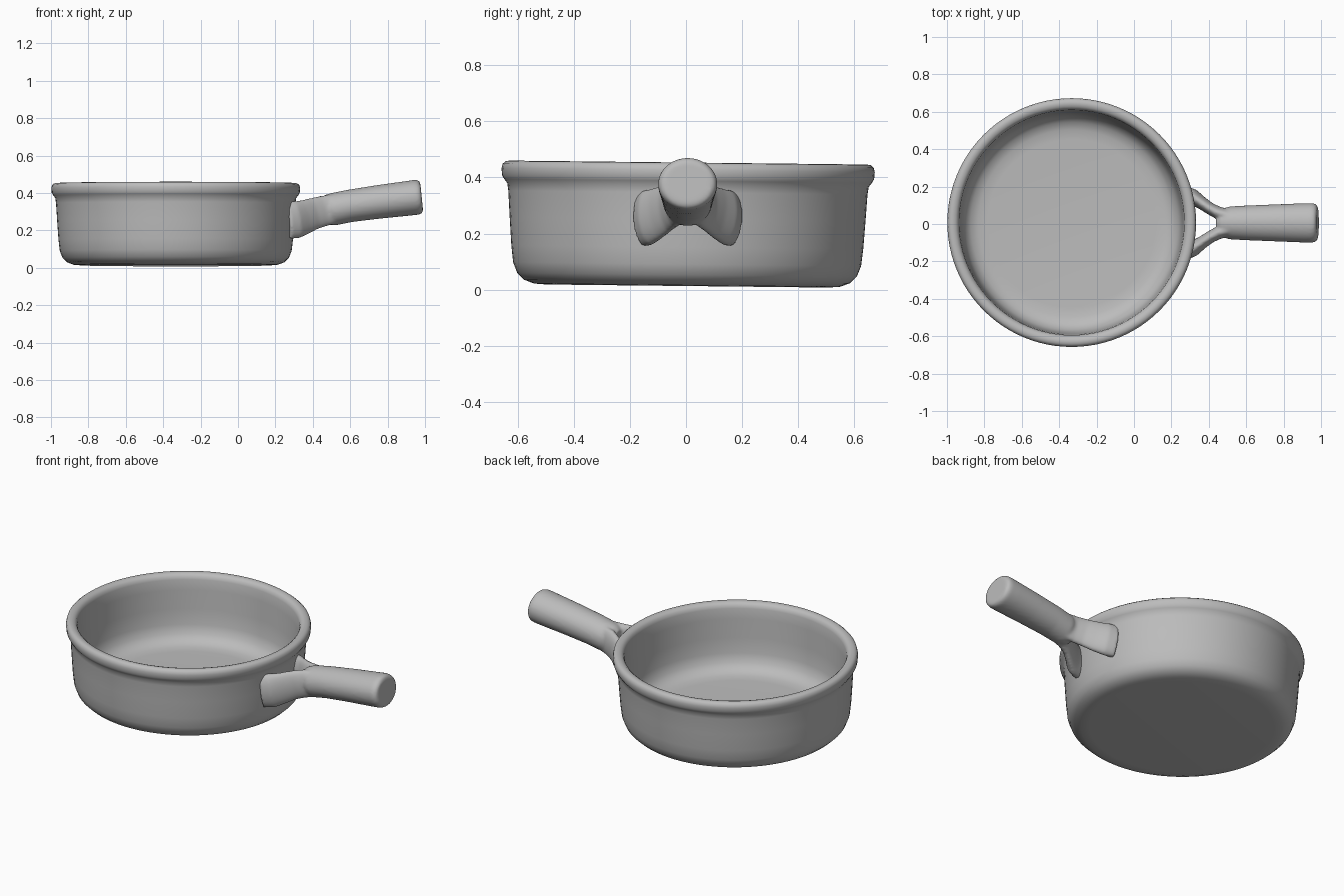
import bpy, bmesh, math
from mathutils import Vector

if "Cube" in bpy.data.objects:
    bpy.data.objects.remove(bpy.data.objects["Cube"], do_unlink=True)

clay = bpy.data.materials.new("warm_grey")
clay.use_nodes = True
GREY = (0.5, 0.5, 0.5, 1)
clay.diffuse_color = GREY
clay.node_tree.nodes["Principled BSDF"].inputs["Base Color"].default_value = GREY


def make_object(name, bm):
    bmesh.ops.recalc_face_normals(bm, faces=bm.faces)
    mesh = bpy.data.meshes.new(name)
    bm.to_mesh(mesh)
    bm.free()
    mesh.materials.append(clay)
    mesh.shade_smooth()
    obj = bpy.data.objects.new(name, mesh)
    bpy.context.collection.objects.link(obj)
    return obj


def skin(bm, rings):
    """Join successive rings of vertices with quads."""
    for a, b in zip(rings, rings[1:]):
        n = len(a)
        for i in range(n):
            j = (i + 1) % n
            bm.faces.new((a[i], a[j], b[j], b[i]))


def loft(bm, stations, n=32):
    """Closed tube through stations of (centre, half width, half height)."""
    centres = [Vector(s[0]) for s in stations]
    rings = []
    for k, (c, w, h) in enumerate(stations):
        way = centres[min(k + 1, len(centres) - 1)] - centres[max(k - 1, 0)]
        side = Vector((0, 0, 1)).cross(way).normalized()
        up = way.cross(side).normalized()
        rings.append([bm.verts.new(Vector(c) + side * w * math.cos(t) + up * h * math.sin(t))
                      for t in (math.tau * i / n for i in range(n))])
    skin(bm, rings)
    bm.faces.new(rings[0])
    bm.faces.new(rings[-1])


# Bowl: (radius, height) profile, underside to rim to inner floor
profile = [(0.50, 0.012), (0.545, 0.015), (0.58, 0.028), (0.605, 0.052), (0.62, 0.09),
           (0.627, 0.15), (0.634, 0.25), (0.640, 0.345), (0.644, 0.372), (0.655, 0.386),
           (0.663, 0.40), (0.665, 0.425), (0.661, 0.441), (0.65, 0.45), (0.635, 0.452),
           (0.62, 0.448), (0.608, 0.438), (0.602, 0.42), (0.598, 0.36), (0.592, 0.25),
           (0.585, 0.16), (0.57, 0.11), (0.54, 0.078), (0.50, 0.064), (0.45, 0.06)]
SEG = 96
bm = bmesh.new()
rings = [[bm.verts.new((r * math.cos(math.tau * i / SEG), r * math.sin(math.tau * i / SEG), z))
          for i in range(SEG)] for r, z in profile]
skin(bm, rings)
bm.faces.new(rings[0])
bm.faces.new(rings[-1])
bowl = make_object("bowl", bm)
bowl.location = (-0.333, 0.003, 0.001)
bowl.rotation_euler.x = -0.011      # slight handmade lean

# Handle: round grip plus two flared prongs, fused into one skin
bm = bmesh.new()
loft(bm, [((0.45, 0.006, 0.302), 0.045, 0.066), ((0.475, 0.006, 0.307), 0.075, 0.082),
          ((0.51, 0.006, 0.313), 0.088, 0.087), ((0.60, 0.006, 0.331), 0.093, 0.087),
          ((0.75, 0.006, 0.352), 0.099, 0.09), ((0.90, 0.006, 0.370), 0.105, 0.093),
          ((0.955, 0.006, 0.377), 0.106, 0.094), ((0.972, 0.006, 0.379), 0.101, 0.09),
          ((0.982, 0.006, 0.380), 0.088, 0.078)])
for s in (1, -1):
    loft(bm, [((0.265, 0.006 + s * 0.155, 0.252), 0.045, 0.100),
              ((0.315, 0.006 + s * 0.138, 0.258), 0.043, 0.100),
              ((0.36, 0.006 + s * 0.108, 0.272), 0.034, 0.093),
              ((0.41, 0.006 + s * 0.074, 0.291), 0.032, 0.086),
              ((0.46, 0.006 + s * 0.049, 0.304), 0.035, 0.083),
              ((0.52, 0.006 + s * 0.035, 0.315), 0.035, 0.078)])
handle = make_object("handle", bm)
fuse = handle.modifiers.new("fuse", 'REMESH')
fuse.mode = 'VOXEL'
fuse.voxel_size = 0.008
fuse.use_smooth_shade = True
soften = handle.modifiers.new("soften", 'SMOOTH')
soften.factor = 0.5
soften.iterations = 8

bpy.ops.object.select_all(action='DESELECT')
bowl.select_set(True)
bpy.context.view_layer.objects.active = bowl
bpy.ops.object.shade_smooth_by_angle(angle=math.radians(40))
